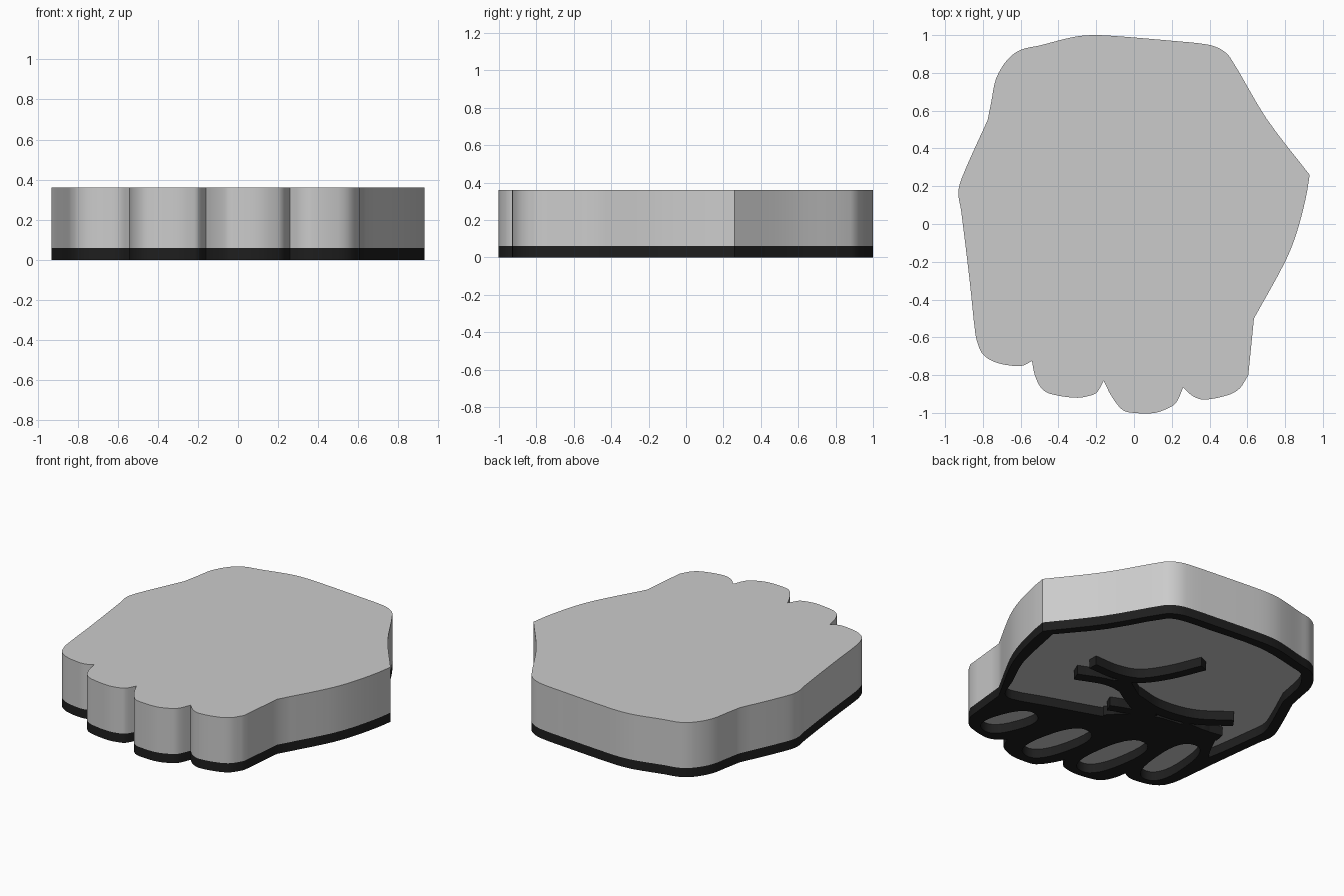
import bpy, bmesh, math
from mathutils import Vector

if "Cube" in bpy.data.objects:
    bpy.data.objects.remove(bpy.data.objects["Cube"])


def smooth_run(pts, n=4):
    """Chord-length spline through pts, last point left off for joining."""
    p = [Vector(q) for q in pts]
    t = [0.0]
    for a, b in zip(p, p[1:]):
        t.append(t[-1] + (b - a).length)
    last = len(p) - 1
    m = []
    for i in range(len(p)):
        a, b = max(i - 1, 0), min(i + 1, last)
        m.append((p[b] - p[a]) / (t[b] - t[a]))
    out = []
    for i in range(last):
        h = t[i + 1] - t[i]
        for k in range(n):
            s = k / n
            out.append(p[i] * (2*s**3 - 3*s**2 + 1) + m[i] * h * (s**3 - 2*s**2 + s)
                       + p[i + 1] * (3*s**2 - 2*s**3) + m[i + 1] * h * (s**3 - s**2))
    return out


def loop(runs, n=4):
    """Closed outline from smooth runs that meet at sharp corners."""
    out = []
    for i, run in enumerate(runs):
        out += smooth_run(run + [runs[(i + 1) % len(runs)][0]], n)
    return out


def oval(bottom, top, half_width, n=28):
    """Full-ended finger shape between two end points."""
    a, b = Vector(bottom), Vector(top)
    axis = (b - a) / 2
    side = Vector((-axis.y, axis.x)).normalized() * half_width
    out = []
    for i in range(n):
        w = 2 * math.pi * i / n
        c, s = math.cos(w), math.sin(w)
        out.append((a + b) / 2 + axis * math.copysign(abs(c)**0.8, c)
                   + side * math.copysign(abs(s)**0.8, s))
    return out


def ribbon(pts, width):
    """Closed outline of a line with thickness."""
    p = smooth_run(pts, 5) + [Vector(pts[-1])]
    left, right = [], []
    for i, q in enumerate(p):
        d = (p[min(i + 1, len(p) - 1)] - p[max(i - 1, 0)]).normalized()
        off = Vector((-d.y, d.x)) * width / 2
        left.append(q + off)
        right.append(q - off)
    return left + right[::-1]


def plate(name, loops, z0, z1, mat=None):
    """Flat plate; loops inside the first become holes."""
    cu = bpy.data.curves.new(name + "_profile", 'CURVE')
    cu.dimensions = '2D'
    cu.fill_mode = 'BOTH'
    cu.extrude = (z1 - z0) / 2
    for lp in loops:
        sp = cu.splines.new('POLY')
        sp.points.add(len(lp) - 1)
        for pt, q in zip(sp.points, lp):
            pt.co = (q[0], q[1], 0, 1)
        sp.use_cyclic_u = True
    tmp = bpy.data.objects.new(name + "_profile", cu)
    bpy.context.collection.objects.link(tmp)
    deps = bpy.context.evaluated_depsgraph_get()
    me = bpy.data.meshes.new_from_object(tmp.evaluated_get(deps))
    bpy.data.objects.remove(tmp)
    bm = bmesh.new()
    bm.from_mesh(me)
    bmesh.ops.remove_doubles(bm, verts=bm.verts, dist=1e-5)
    bmesh.ops.translate(bm, verts=bm.verts, vec=(0, 0, (z0 + z1) / 2))
    bmesh.ops.recalc_face_normals(bm, faces=bm.faces)
    bm.to_mesh(me)
    bm.free()
    me.name = name
    me.materials.clear()
    if mat:
        me.materials.append(mat)
    ob = bpy.data.objects.new(name, me)
    bpy.context.collection.objects.link(ob)
    bpy.ops.object.select_all(action='DESELECT')
    ob.select_set(True)
    bpy.context.view_layer.objects.active = ob
    bpy.ops.object.shade_smooth_by_angle(angle=math.radians(25))
    return ob


black = bpy.data.materials.new("black")
black.diffuse_color = (0.013, 0.013, 0.013, 1)
black.use_nodes = True
black.node_tree.nodes["Principled BSDF"].inputs["Base Color"].default_value = black.diffuse_color

# Fist silhouette
outline = loop([
    [(.93, .26), (.70, .56), (.51, .88), (.46, .925), (.39, .95), (.2, .97), (-.1, .995),
     (-.22, 1.0), (-.32, .99), (-.5, .945), (-.6, .922), (-.67, .87), (-.73, .77), (-.755, .65)],
    [(-.775, .55), (-.905, .26), (-.93, .17), (-.915, .07), (-.87, -.3), (-.84, -.58),
     (-.825, -.64), (-.80, -.69), (-.74, -.73), (-.65, -.75), (-.59, -.75)],
    [(-.54, -.725), (-.525, -.80), (-.49, -.87), (-.44, -.90), (-.30, -.92), (-.22, -.905), (-.195, -.89)],
    [(-.16, -.83), (-.12, -.91), (-.06, -.985), (0, -1), (.11, -1), (.20, -.965), (.23, -.935)],
    [(.26, -.865), (.31, -.91), (.37, -.93), (.50, -.905), (.56, -.87)],
    [(.605, -.80)],
    [(.635, -.5), (.80, -.20), (.86, -.05), (.91, .14)],
])

# Recess for the back of the hand
palm = loop([
    [(.86, .27), (.65, .53), (.46, .85), (.38, .89), (.2, .91), (-.2, .94), (-.5, .885),
     (-.58, .86), (-.66, .76), (-.69, .65)],
    [(-.71, .54), (-.84, .25), (-.86, .17), (-.85, .07), (-.82, -.15)],
    [(-.80, -.26), (-.76, -.20)],
    [(-.69, -.06), (-.60, -.02)],
    [(-.42, -.06), (-.22, -.10)],
    [(-.10, -.25), (.06, -.31), (.35, -.41), (.55, -.48), (.62, -.46), (.68, -.32), (.78, -.10)],
], 3)

# Recesses for the four fingers
fingers = [oval((.45, -.87), (.32, -.53), .10),
           oval((.06, -.94), (-.05, -.48), .11),
           oval((-.31, -.87), (-.39, -.37), .11),
           oval((-.68, -.70), (-.64, -.20), .105)]

# Grey body over the recessed black relief
plate("fist_body", [outline], .06, .36)
plate("outline_relief", [outline, palm] + fingers, 0, .06, black)

# Raised crease lines
creases = {
    "thumb_crease": ([(.43, .13), (.25, .13), (.11, .18), (0, .33), (-.09, .54)], .06),
    "thumb_edge": ([(.43, -.03), (.22, .045), (0, .01), (-.2, -.03), (-.44, .01), (-.65, .15)], .07),
    "thumb_join": ([(.20, .12), (.10, .05), (-.05, -.04), (-.22, -.12)], .10),
    "knuckle_stub": ([(.04, -.19), (-.03, -.16), (-.14, -.12)], .06),
    "knuckle_tab": ([(-.02, -.30), (-.10, -.22), (-.20, -.16)], .08),
    "little_finger_crease": ([(-.42, -.06), (-.58, -.06), (-.70, -.04)], .07),
}
for name, (pts, width) in creases.items():
    plate(name, [ribbon(pts, width)], 0, .06, black)
